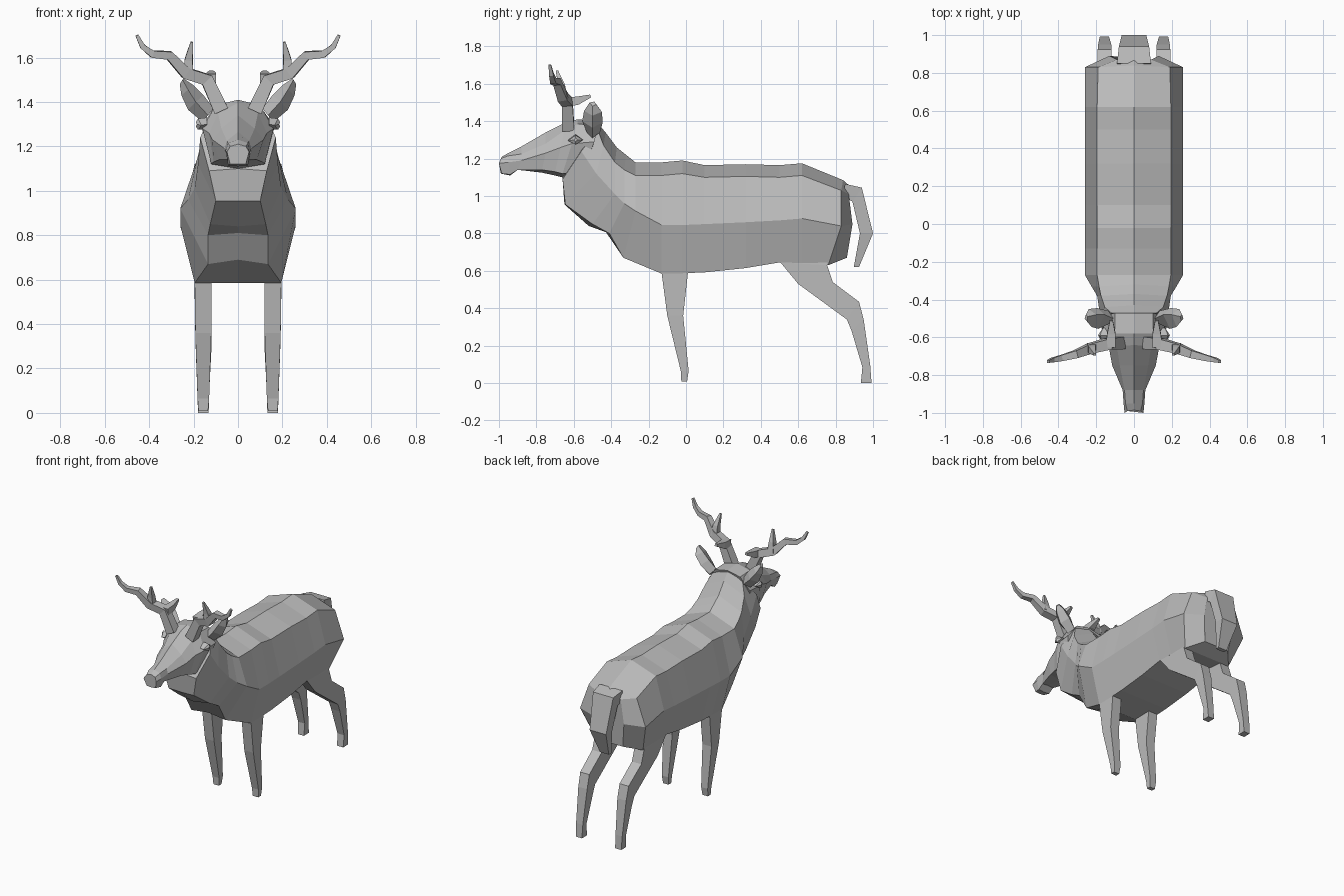
import bpy, bmesh
from mathutils import Vector

coat = bpy.data.materials.new("grey_coat")
coat.diffuse_color = (0.5, 0.5, 0.5, 1)


def loft(name, rings, mirror=False):
    """Skin a list of equal-length point rings, cap both ends, shade flat."""
    bm = bmesh.new()
    vr = [[bm.verts.new(p) for p in ring] for ring in rings]
    n = len(vr[0])
    for a, b in zip(vr, vr[1:]):
        for i in range(n):
            j = (i + 1) % n
            bm.faces.new((a[i], a[j], b[j], b[i]))
    bm.faces.new(vr[0][::-1])
    bm.faces.new(vr[-1])
    bmesh.ops.recalc_face_normals(bm, faces=bm.faces)
    me = bpy.data.meshes.new(name)
    bm.to_mesh(me)
    bm.free()
    me.materials.append(coat)
    ob = bpy.data.objects.new(name, me)
    bpy.context.collection.objects.link(ob)
    if mirror:
        m = ob.modifiers.new("mirror", 'MIRROR')
        m.use_mirror_merge = False
    return ob


def ring(top, shoulder, side, edge, bottom):
    """Symmetric 8-sided section; top and bottom are (y, z), others (x, y, z)."""
    half = [shoulder, side, edge]
    return ([(0, *top)] + half + [(0, *bottom)]
            + [(-x, y, z) for x, y, z in reversed(half)])


def slab(y0, z0, y1, z1, xa, xb):
    """Rectangular section between two profile points."""
    return [(xa, y0, z0), (xb, y0, z0), (xb, y1, z1), (xa, y1, z1)]


def tube(name, pts, radii):
    """Square tapered branch through the points, on both sides."""
    pts = [Vector(p) for p in pts]
    rings = []
    for i, (p, r) in enumerate(zip(pts, radii)):
        t = (pts[min(i + 1, len(pts) - 1)] - pts[max(i - 1, 0)]).normalized()
        ref = Vector((1, 0, 0)) if abs(t.y) > 0.8 else Vector((0, 1, 0))
        u = t.cross(ref).normalized()
        v = t.cross(u)
        rings.append([p + r * (a * u + b * v)
                      for a, b in ((1, 1), (-1, 1), (-1, -1), (1, -1))])
    loft(name, rings, True)


# Neck and chest: slanted sections from throat to shoulder
body = [
    ring((-.48, 1.40), (.12, -.47, 1.35), (.17, -.56, 1.24), (.13, -.66, 1.09), (-.66, 1.10)),
    ring((-.43, 1.34), (.155, -.44, 1.27), (.18, -.48, 1.12), (.10, -.645, .955), (-.65, .955)),
    ring((-.37, 1.26), (.175, -.38, 1.18), (.195, -.38, 1.01), (.125, -.50, .85), (-.52, .84)),
    ring((-.32, 1.22), (.185, -.33, 1.14), (.225, -.33, .96), (.135, -.41, .80), (-.43, .81)),
    ring((-.27, 1.18), (.195, -.27, 1.11), (.26, -.27, .92), (.135, -.335, .67), (-.34, .69)),
]
# Barrel: upright sections (y, spine z, back z, flank z, belly z)
for y, top, back, flank, belly in (
        (-.13, 1.18, 1.11, .845, .585), (-.02, 1.19, 1.12, .845, .587),
        (.10, 1.165, 1.10, .85, .592), (.32, 1.17, 1.105, .86, .615),
        (.50, 1.165, 1.10, .87, .645), (.62, 1.175, 1.11, .88, .642)):
    body.append(ring((y, top), (.195, y, back), (.26, y, flank),
                     (.195, y, belly), (y, belly)))
# Rump
body += [
    ring((.84, 1.085), (.19, .83, 1.03), (.26, .83, .84), (.19, .76, .63), (.76, .63)),
    ring((.88, 1.05), (.09, .87, 1.01), (.13, .89, .85), (.10, .86, .67), (.86, .67)),
]
loft("body", body)

# Head tapering to the muzzle
loft("head", [
    ring((-.47, 1.40), (.10, -.47, 1.38), (.165, -.49, 1.29), (.12, -.55, 1.13), (-.55, 1.11)),
    ring((-.58, 1.41), (.10, -.58, 1.385), (.16, -.61, 1.28), (.12, -.66, 1.12), (-.66, 1.10)),
    ring((-.64, 1.395), (.09, -.65, 1.35), (.13, -.67, 1.26), (.11, -.70, 1.13), (-.70, 1.11)),
    ring((-.75, 1.34), (.075, -.75, 1.28), (.115, -.75, 1.23), (.085, -.77, 1.14), (-.77, 1.125)),
    ring((-.88, 1.265), (.05, -.88, 1.225), (.06, -.88, 1.19), (.045, -.90, 1.14), (-.90, 1.145)),
    ring((-.95, 1.23), (.045, -.95, 1.215), (.055, -.95, 1.18), (.045, -.94, 1.115), (-.94, 1.11)),
    ring((-.985, 1.21), (.035, -.99, 1.20), (.05, -1.0, 1.175), (.035, -.985, 1.12), (-.99, 1.12)),
])

# Eyes: small bulging diamonds
loft("eye", [
    [(.14, -.63, 1.30), (.14, -.59, 1.33), (.14, -.55, 1.30), (.14, -.59, 1.275)],
    [(.165, -.63, 1.295), (.18, -.59, 1.325), (.165, -.55, 1.30), (.18, -.59, 1.275)],
    [(.185, -.60, 1.30), (.19, -.59, 1.31), (.185, -.58, 1.30), (.19, -.59, 1.29)],
], True)

# Ears: leaf shapes leaning outward
loft("ear", [
    [(.11, -.50, 1.37), (.135, -.53, 1.34), (.16, -.50, 1.31), (.135, -.46, 1.34)],
    [(.155, -.48, 1.43), (.19, -.555, 1.40), (.225, -.50, 1.365), (.195, -.445, 1.395)],
    [(.20, -.48, 1.475), (.225, -.545, 1.455), (.255, -.50, 1.43), (.24, -.45, 1.45)],
    [(.245, -.49, 1.505), (.25, -.515, 1.50), (.262, -.50, 1.48), (.255, -.48, 1.49)],
], True)

# Antlers: main beam with two tines
tube("antler_beam",
     [(.075, -.63, 1.36), (.14, -.635, 1.50), (.235, -.66, 1.53), (.31, -.69, 1.61),
      (.385, -.71, 1.615), (.43, -.72, 1.65), (.455, -.728, 1.70)],
     [.033, .029, .026, .02, .016, .012, .007])
tube("antler_back_tine", [(.125, -.65, 1.50), (.12, -.58, 1.51), (.12, -.51, 1.535)],
     [.026, .022, .008])
tube("antler_upper_tine", [(.225, -.655, 1.52), (.222, -.665, 1.59), (.208, -.69, 1.67)],
     [.024, .018, .006])

# Front legs
loft("front_leg", [
    slab(-.14, .72, .03, .72, .12, .193),
    slab(-.13, .585, .01, .585, .12, .195),
    slab(-.10, .36, -.015, .36, .12, .192),
    slab(-.028, .065, .014, .065, .13, .182),
    slab(-.025, .008, .006, .008, .135, .178),
], True)

# Hind legs
loft("hind_leg", [
    slab(.50, .72, .77, .72, .12, .19),
    slab(.505, .645, .755, .63, .12, .195),
    slab(.60, .53, .785, .54, .12, .195),
    slab(.86, .34, .925, .435, .12, .192),
    slab(.885, .28, .95, .34, .12, .19),
    slab(.943, .085, .985, .095, .13, .183),
    slab(.935, 0, .992, 0, .132, .18),
], True)

# Tail hanging behind the rump
loft("tail", [
    slab(.84, 1.0, .85, 1.065, -.09, .09),
    slab(.89, .97, .94, 1.045, -.08, .08),
    slab(.93, .80, 1.0, .80, -.065, .065),
    slab(.897, .62, .925, .62, -.035, .035),
])
